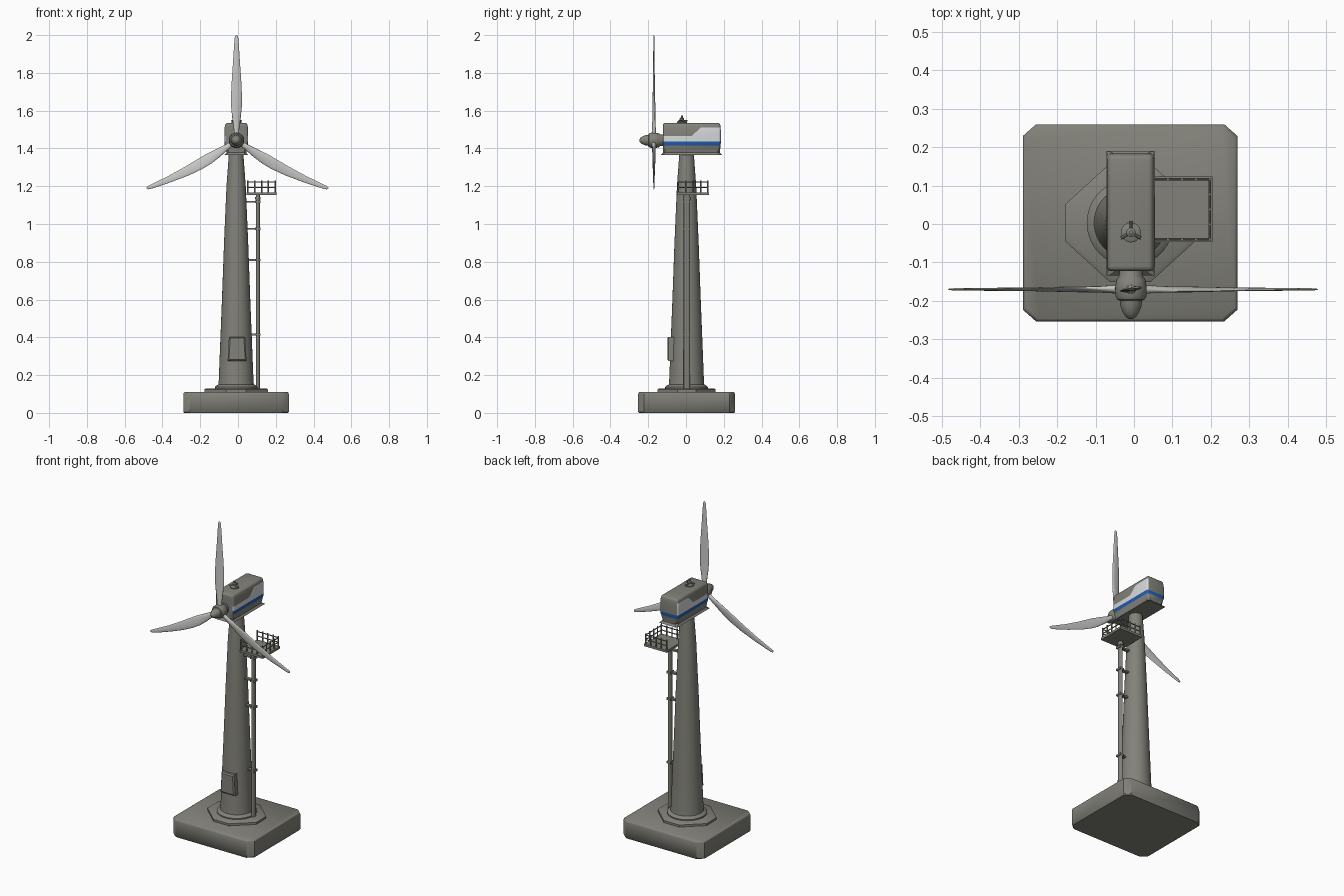
import bpy, bmesh, math
from mathutils import Vector

if "Cube" in bpy.data.objects:
    bpy.data.objects.remove(bpy.data.objects["Cube"])

CX, CY = -0.01, 0.003           # tower axis
HUB = Vector((-0.008, -0.17, 1.443))


def mat(name, rgb):
    m = bpy.data.materials.new(name)
    m.diffuse_color = (*rgb, 1)
    m.use_nodes = True
    m.node_tree.nodes["Principled BSDF"].inputs["Base Color"].default_value = m.diffuse_color
    return m


GREY = mat("warm_grey", (0.225, 0.222, 0.195))
PALE = mat("blade_pale_grey", (0.58, 0.58, 0.57))
WHITE = mat("panel_white", (0.68, 0.69, 0.71))
BLUE = mat("stripe_blue", (0.015, 0.11, 0.42))


def finish(name, bm, mats, angle=35):
    bmesh.ops.recalc_face_normals(bm, faces=bm.faces)
    me = bpy.data.meshes.new(name)
    bm.to_mesh(me)
    bm.free()
    ob = bpy.data.objects.new(name, me)
    bpy.context.collection.objects.link(ob)
    for m in mats:
        me.materials.append(m)
    bpy.ops.object.select_all(action='DESELECT')
    ob.select_set(True)
    bpy.context.view_layer.objects.active = ob
    bpy.ops.object.shade_smooth_by_angle(angle=math.radians(angle))
    return ob


def loft(bm, rings):
    rows = [[bm.verts.new(p) for p in r] for r in rings]
    n = len(rows[0])
    for a, b in zip(rows, rows[1:]):
        for i in range(n):
            bm.faces.new((a[i], a[(i + 1) % n], b[(i + 1) % n], b[i]))
    bm.faces.new(rows[0])
    bm.faces.new(rows[-1])


def circle(r, n):
    return [(r * math.cos(2 * math.pi * i / n), r * math.sin(2 * math.pi * i / n)) for i in range(n)]


def lathe(bm, prof, x, y, n=32):
    """Vertical lathe from (radius, z) pairs."""
    loft(bm, [[(x + a, y + b, z) for a, b in circle(r, n)] for r, z in prof])


def box(bm, x0, x1, y0, y1, z0, z1):
    lo = [(x0, y0), (x1, y0), (x1, y1), (x0, y1)]
    loft(bm, [[(x, y, z) for x, y in lo] for z in (z0, z1)])


def rod(bm, p, q, r, n=8):
    p, q = Vector(p), Vector(q)
    d = (q - p).normalized()
    u = d.orthogonal().normalized()
    v = d.cross(u)
    loft(bm, [[c + u * a + v * b for a, b in circle(r, n)] for c in (p, q)])


def chamfered(hx, hy, cx, cy):
    """Rectangle outline with cut corners."""
    return [(CX + x, CY + y) for x, y in (
        (hx - cx, -hy), (hx, cy - hy), (hx, hy - cy), (hx - cx, hy),
        (cx - hx, hy), (-hx, hy - cy), (-hx, cy - hy), (cx - hx, -hy))]


# Foundation block with softened top edge
bm = bmesh.new()
loft(bm, [[(x, y, z) for x, y in chamfered(0.279 - i, 0.256 - i, 0.034, 0.030)]
          for z, i in ((0, 0.004), (0.006, 0), (0.100, 0), (0.107, 0.002), (0.111, 0.007))])
finish("foundation", bm, [GREY], 40)

# Octagonal plinth
bm = bmesh.new()
loft(bm, [[(x, y, z) for x, y in chamfered(0.168 - i, 0.154 - i, 0.115, 0.105)]
          for z, i in ((0.105, 0), (0.124, 0), (0.130, 0.008))])
finish("plinth", bm, [GREY])

# Tapered tower with foot flange
bm = bmesh.new()
lathe(bm, [(0.113, 0.12), (0.113, 0.137), (0.106, 0.144), (0.094, 0.150), (0.092, 0.17), (0.085, 0.35),
           (0.075, 0.6), (0.064, 0.9), (0.051, 1.2), (0.040, 1.35), (0.038, 1.39)], CX, CY, 48)
finish("tower", bm, [GREY])

# Door, slightly wider at the bottom
bm = bmesh.new()
loft(bm, [[(-0.005 + sx * (w - i), y, z + sz * i) for sx, w, z, sz in
           ((-1, 0.050, 0.275, 1), (1, 0.050, 0.275, 1), (1, 0.043, 0.403, -1), (-1, 0.043, 0.403, -1))]
          for y, i in ((-0.05, 0), (-0.092, 0), (-0.099, 0.007))])
finish("door", bm, [GREY])

# Nacelle: bevelled tapered box, cut into stripe and panel faces
bm = bmesh.new()
NX, Y0, Y1 = -0.009, -0.122, 0.184
loft(bm, [[(NX + s * w, y + e, z) for s, y, e in ((-1, Y0, 0), (1, Y0, 0), (1, Y1, t), (-1, Y1, t))]
          for z, w, t in ((1.366, 0.050, -0.006), (1.425, 0.063, 0), (1.50, 0.063, 0), (1.535, 0.058, -0.004))])
bm.normal_update()
sharp = [e for e in bm.edges if e.calc_face_angle(0) > 0.9]
bmesh.ops.bevel(bm, geom=sharp, offset=0.012, segments=3, profile=0.5, affect='EDGES')
cuts = [((0, 0, 1.416), (0, 0, 1)), ((0, 0, 1.438), (0, 0, 1)), ((0, 0, 1.466), (0, 0, 1)),
        ((0, 0, 1.512), (0, 0, 1)), ((0, 0.03, 1.466), (0, -0.046, 0.05))]
for co, no in cuts:
    bmesh.ops.bisect_plane(bm, geom=bm.verts[:] + bm.edges[:] + bm.faces[:], plane_co=co, plane_no=no)
bm.normal_update()
for f in bm.faces:
    c, n = f.calc_center_median(), f.normal
    side = abs(n.x) > 0.6
    if 1.416 < c.z < 1.438 and (side or n.y > 0.3):
        f.material_index = 2
    elif side and 1.438 < c.z < 1.512 and (c.z < 1.466 or (c.z - 1.466) * 0.05 < (c.y - 0.03) * 0.046):
        f.material_index = 1
finish("nacelle", bm, [GREY, WHITE, BLUE])

# Wind sensor on the roof
bm = bmesh.new()
sx, sy = -0.008, -0.022
lathe(bm, [(0.026, 1.53), (0.026, 1.541), (0.020, 1.545)], sx, sy, 20)
lathe(bm, [(0.006, 1.54), (0.006, 1.549), (0.012, 1.551), (0.012, 1.559), (0.005, 1.563), (0.005, 1.574)], sx, sy, 16)
for k in range(3):
    a = math.radians(90 + 120 * k)
    rod(bm, (sx, sy, 1.547), (sx + 0.03 * math.cos(a), sy + 0.03 * math.sin(a), 1.547), 0.004)
finish("wind_sensor", bm, [GREY])

# Rotor hub and spinner
bm = bmesh.new()
loft(bm, [[(HUB.x + a, y, HUB.z + b) for a, b in circle(r, 32)] for y, r in (
    (-0.247, 0.004), (-0.243, 0.012), (-0.232, 0.020), (-0.215, 0.027), (-0.199, 0.029), (-0.197, 0.035),
    (-0.188, 0.040), (-0.165, 0.041), (-0.145, 0.038), (-0.136, 0.031), (-0.115, 0.029))])
finish("rotor_hub", bm, [GREY])

# Three blades: (distance, half width, half thickness)
SECTIONS = ((0.02, 0.013, 0.012), (0.06, 0.015, 0.010), (0.12, 0.023, 0.007), (0.18, 0.029, 0.006),
            (0.24, 0.029, 0.005), (0.32, 0.025, 0.004), (0.42, 0.018, 0.004), (0.50, 0.013, 0.003),
            (0.54, 0.010, 0.003), (0.553, 0.007, 0.002), (0.557, 0.002, 0.001))
for name, deg, length, sag in (("blade_top", 90, 1, 0), ("blade_left", 208.2, 0.967, 0.02),
                               ("blade_right", -27.7, 0.985, -0.02)):
    a = math.radians(deg)
    d, p, o = Vector((math.cos(a), 0, math.sin(a))), Vector((-math.sin(a), 0, math.cos(a))), Vector((0, -1, 0))
    rings = []
    for r, w, t in SECTIONS:
        tw = math.radians(14 * (1 - r / 0.557))
        c = HUB + d * r * length + p * sag * math.sin(math.pi * r / 0.557)
        rings.append([c + p * (u * w * math.cos(tw) - v * t * math.sin(tw))
                      + o * (u * w * math.sin(tw) + v * t * math.cos(tw)) for u, v in circle(1, 14)])
    bm = bmesh.new()
    loft(bm, rings)
    finish(name, bm, [PALE], 60)

# Service platform floor
PX0, PX1, PY0, PY1 = 0.045, 0.204, -0.047, 0.123
bm = bmesh.new()
box(bm, PX0, PX1, PY0, PY1, 1.154, 1.168)
finish("platform_floor", bm, [GREY])

# Platform railing
bm = bmesh.new()
x0, x1, y0, y1 = PX0 + 0.007, PX1 - 0.007, PY0 + 0.007, PY1 - 0.007
for z in (1.194, 1.222):
    for p, q in (((x0, y0), (x1, y0)), ((x1, y0), (x1, y1)), ((x1, y1), (x0, y1))):
        rod(bm, (*p, z), (*q, z), 0.0032, 6)
posts = [(x0 + (x1 - x0) * i / 4, y) for i in range(5) for y in (y0, y1)]
posts += [(x1, y0 + (y1 - y0) * i / 4) for i in (1, 2, 3)]
for x, y in posts:
    rod(bm, (x, y, 1.165), (x, y, 1.231), 0.0042, 6)
finish("platform_railing", bm, [GREY])

# Support column with collar, and brackets to the tower
bm = bmesh.new()
for w, h, z0, z1 in ((0.011, 0.017, 0.11, 1.155), (0.015, 0.021, 1.130, 1.142)):
    loft(bm, [[(0.105 + a * w, 0.005 + b * h, z) for a, b in circle(1, 16)] for z in (z0, z1)])
finish("support_column", bm, [GREY])
bm = bmesh.new()
for z in (0.415, 0.81, 0.975, 1.118):
    box(bm, 0.03, 0.105, -0.006, 0.014, z - 0.005, z + 0.005)
    box(bm, 0.091, 0.120, -0.014, 0.022, z - 0.006, z + 0.006)
finish("column_brackets", bm, [GREY])
